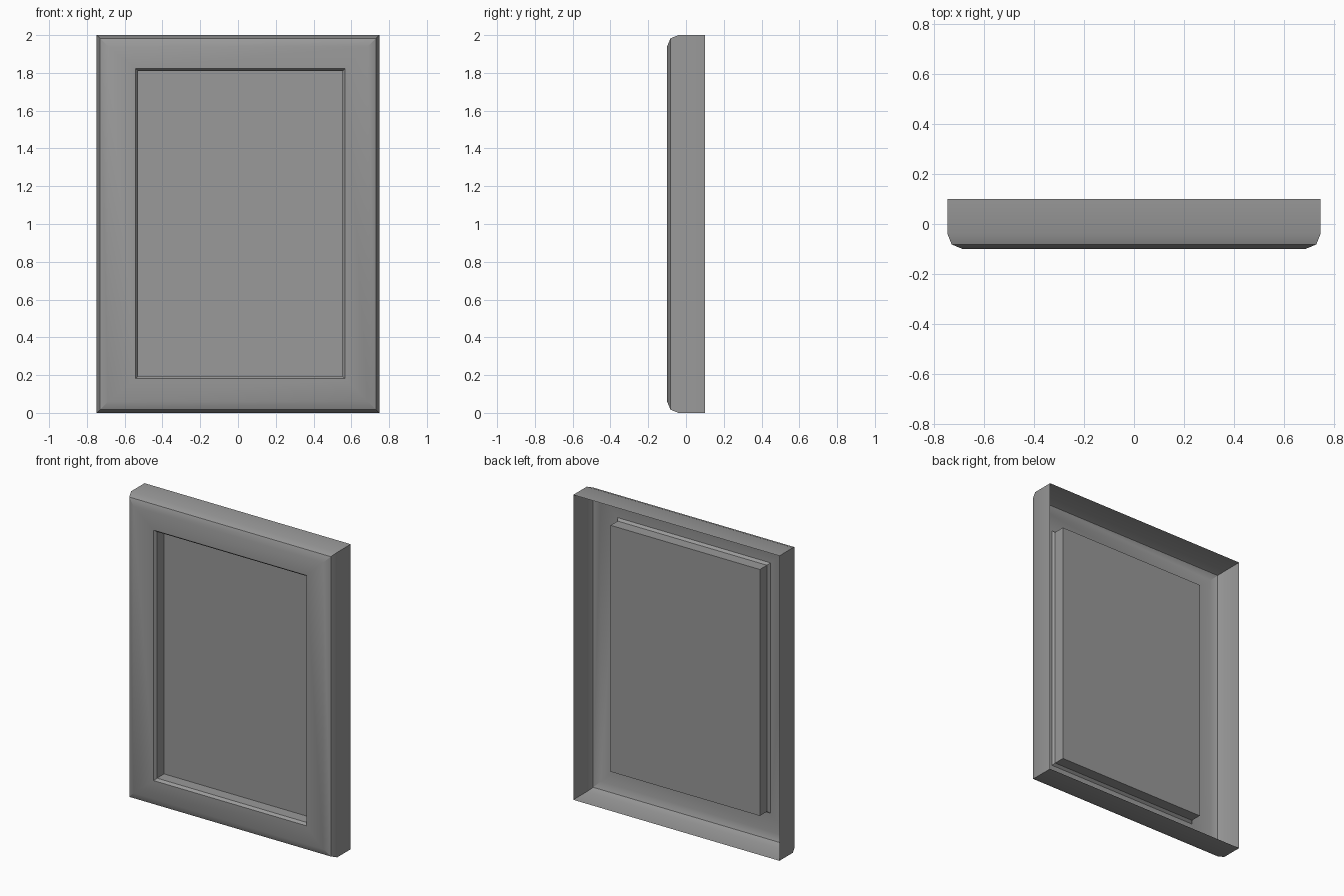
import bpy, bmesh
from math import radians

if "Cube" in bpy.data.objects:
    bpy.data.objects.remove(bpy.data.objects["Cube"])

# Rectangular loops (x0, x1, z0, z1, y), from the open back rim in to the panel
LOOPS = [
    (-0.748, 0.748, 0.000, 2.000, 0.10),    # back rim
    (-0.748, 0.748, 0.000, 2.000, -0.04),   # start of rounded edge
    (-0.731, 0.731, 0.017, 1.983, -0.082),  # middle of rounded edge
    (-0.688, 0.688, 0.060, 1.940, -0.10),   # flat front border
    (-0.542, 0.567, 0.181, 1.823, -0.10),   # opening
    (-0.529, 0.554, 0.194, 1.810, -0.083),  # chamfered lip
    (-0.529, 0.554, 0.194, 1.810, -0.01),   # recessed panel
]

bm = bmesh.new()
rings = []
for x0, x1, z0, z1, y in LOOPS:
    rings.append([bm.verts.new((x, y, z))
                  for x, z in ((x0, z0), (x1, z0), (x1, z1), (x0, z1))])

# Join neighbouring loops, then close the panel; the back stays open
for a, b in zip(rings, rings[1:]):
    for i in range(4):
        j = (i + 1) % 4
        bm.faces.new((a[i], a[j], b[j], b[i]))
bm.faces.new(rings[-1])
bm.normal_update()

mesh = bpy.data.meshes.new("panel_door")
bm.to_mesh(mesh)
bm.free()
door = bpy.data.objects.new("panel_door", mesh)
bpy.context.collection.objects.link(door)

# Dark grey finish
finish = bpy.data.materials.new("dark_grey")
finish.diffuse_color = (0.32, 0.32, 0.32, 1)
finish.use_nodes = True
finish.node_tree.nodes["Principled BSDF"].inputs["Base Color"].default_value = finish.diffuse_color
mesh.materials.append(finish)

# Soft shading across the rounded border only
bpy.context.view_layer.objects.active = door
door.select_set(True)
bpy.ops.object.shade_smooth_by_angle(angle=radians(30))
